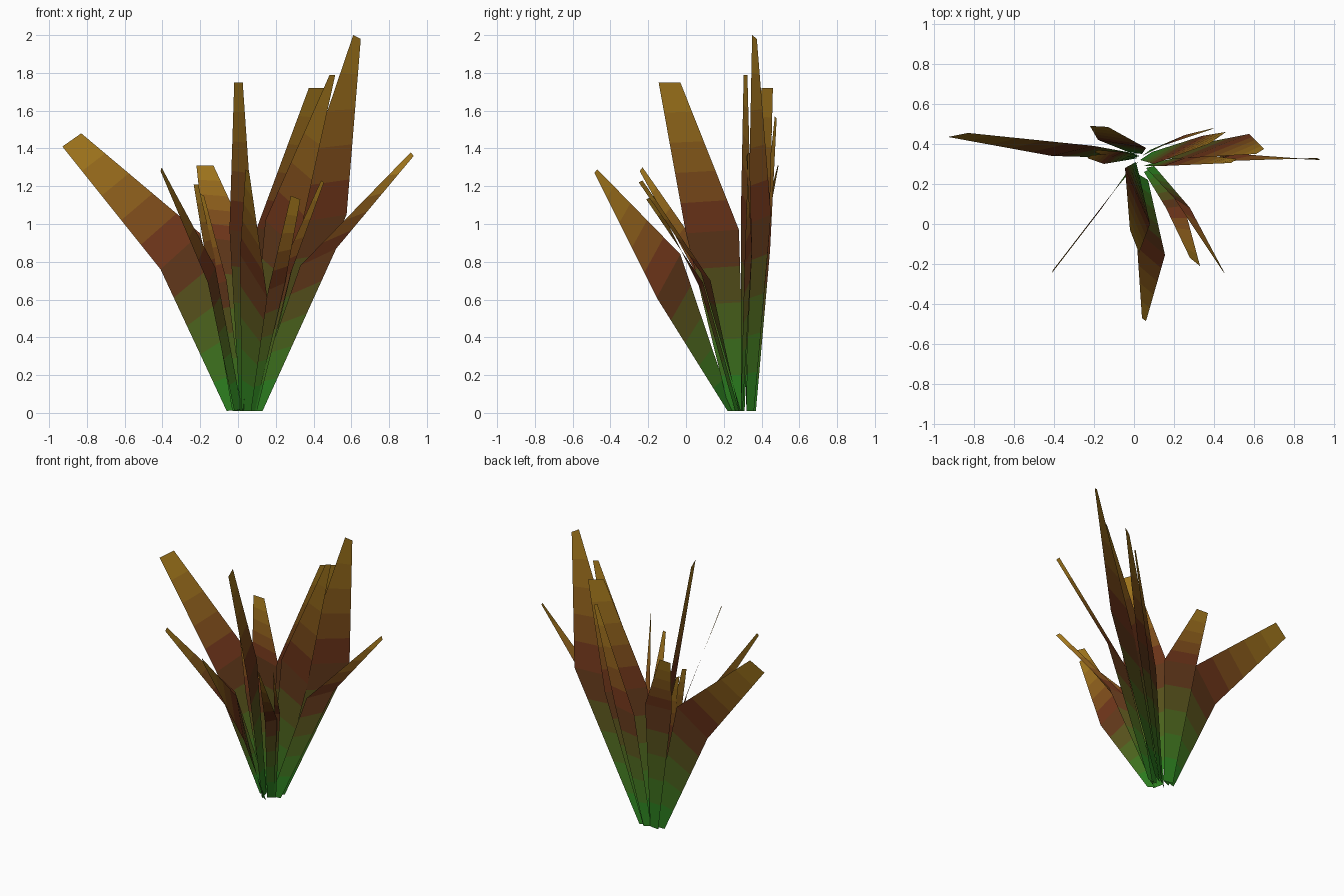
import bpy
from mathutils import Vector

BANDS = 5  # colour bands in each half of a leaf

# Shared colour ramp: green base, dark red middle, golden tip
stops = [Vector((.015, .24, .015)), Vector((.13, .017, .01)), Vector((.38, .2, .012))]
mats = []
for i in range(2 * BANDS):
    t = (i + .5) / BANDS
    k = int(t)
    c = stops[k].lerp(stops[k + 1], t - k)
    m = bpy.data.materials.new("leaf_tone_%d" % i)
    m.diffuse_color = (c.x, c.y, c.z, 1)
    mats.append(m)


def leaf(name, base, mid, tip):
    """Two-segment flat blade; each station is a (left, right) edge pair."""
    rows = [[Vector(p) for p in pair] for pair in (base, mid, tip)]
    verts, faces = [], []
    for i in range(2 * BANDS + 1):
        k = min(i // BANDS, 1)
        t = i / BANDS - k
        verts += [rows[k][s].lerp(rows[k + 1][s], t) for s in (0, 1)]
    for i in range(2 * BANDS):
        a = 2 * i
        faces.append((a, a + 1, a + 3, a + 2))
    me = bpy.data.meshes.new(name)
    me.from_pydata(verts, [], faces)
    for m in mats:
        me.materials.append(m)
    for i, p in enumerate(me.polygons):
        p.material_index = i
    ob = bpy.data.objects.new(name, me)
    bpy.context.collection.objects.link(ob)


# Leaves leaning left and back
leaf("leaf_left_large", ((-.06, .33, .01), (.02, .35, .02)),
     ((-.41, .34, .76), (-.2, .39, .95)), ((-.93, .435, 1.41), (-.83, .455, 1.48)))
leaf("leaf_left_back", ((-.03, .36, .01), (.04, .35, .01)),
     ((-.18, .42, .93), (.06, .38, .9)), ((-.22, .49, 1.31), (-.13, .485, 1.31)))
leaf("leaf_left_small_a", ((-.03, .32, .01), (.02, .33, .02)),
     ((-.15, .3, .7), (-.1, .35, .72)), ((-.235, .33, 1.21), (-.21, .345, 1.21)))
leaf("leaf_left_small_b", ((-.01, .33, .01), (.03, .34, .02)),
     ((-.12, .33, .68), (-.06, .36, .7)), ((-.2, .36, 1.16), (-.18, .37, 1.15)))
# Leaves leaning forward
leaf("leaf_front_left", ((-.02, .28, .01), (.02, .31, .02)),
     ((-.16, .08, .69), (-.12, .14, .77)), ((-.41, -.245, 1.28), (-.405, -.23, 1.3)))
leaf("leaf_front_tall", ((.01, .31, .01), (.03, .23, .01)),
     ((-.045, .28, .97), (.08, .0, .95)), ((-.02, -.03, 1.75), (.025, -.145, 1.75)))
leaf("leaf_front_low", ((.02, .25, .01), (.07, .22, .01)),
     ((.01, -.03, .84), (.155, -.155, .61)), ((.04, -.47, 1.29), (.06, -.485, 1.27)))
leaf("leaf_front_right_a", ((.05, .26, .01), (.09, .28, .01)),
     ((.16, .08, .65), (.25, .09, .69)), ((.28, -.17, 1.15), (.33, -.21, 1.13)))
leaf("leaf_front_right_b", ((.06, .28, .01), (.1, .29, .01)),
     ((.2, .13, .7), (.28, .08, .74)), ((.44, -.23, 1.23), (.455, -.25, 1.22)))
# Leaves leaning right
leaf("leaf_right_low", ((.06, .29, .01), (.13, .3, .01)),
     ((.33, .31, .78), (.52, .35, .87)), ((.915, .33, 1.38), (.93, .32, 1.36)))
leaf("leaf_right_tallest", ((.05, .32, .01), (.12, .36, .01)),
     ((.27, .33, 1.0), (.575, .45, 1.05)), ((.61, .35, 2.0), (.65, .375, 1.98)))
leaf("leaf_right_narrow", ((.05, .29, .01), (.11, .31, .01)),
     ((.145, .29, 1.02), (.31, .35, .86)), ((.485, .305, 1.79), (.515, .325, 1.79)))
leaf("leaf_right_back_a", ((.03, .32, .01), (.09, .36, .01)),
     ((.1, .3, .98), (.34, .44, .93)), ((.375, .4, 1.72), (.46, .46, 1.72)))
leaf("leaf_right_back_b", ((.04, .34, .01), (.08, .37, .01)),
     ((.14, .39, .8), (.255, .445, .86)), ((.38, .47, 1.57), (.4, .48, 1.56)))
